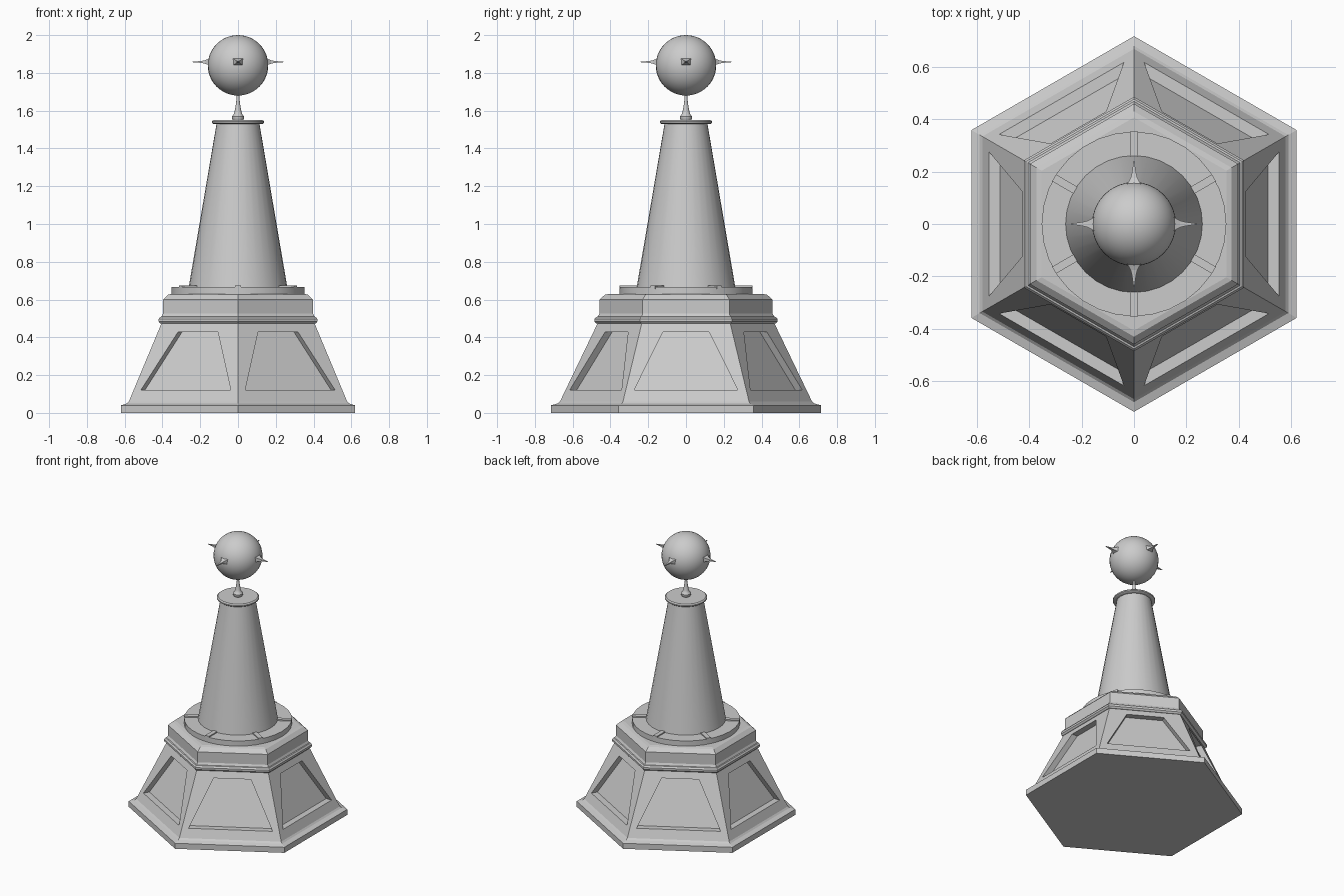
import bpy, bmesh, math
from math import sin, cos, pi, radians
from mathutils import Vector, Matrix

if "Cube" in bpy.data.objects:
    bpy.data.objects.remove(bpy.data.objects["Cube"])

HEX = 1 / cos(pi / 6)


def finish(name, bm, smooth=False):
    bmesh.ops.recalc_face_normals(bm, faces=bm.faces)
    me = bpy.data.meshes.new(name)
    bm.to_mesh(me)
    bm.free()
    ob = bpy.data.objects.new(name, me)
    bpy.context.collection.objects.link(ob)
    if smooth:
        bpy.ops.object.select_all(action='DESELECT')
        ob.select_set(True)
        bpy.context.view_layer.objects.active = ob
        bpy.ops.object.shade_smooth_by_angle(angle=radians(35))
    return ob


def loft(bm, rings):
    rings = [[bm.verts.new(p) for p in r] for r in rings]
    n = len(rings[0])
    for a, b in zip(rings, rings[1:]):
        for i in range(n):
            j = (i + 1) % n
            bm.faces.new((a[i], a[j], b[j], b[i]))
    bm.faces.new(rings[0][::-1])
    bm.faces.new(rings[-1])


def turned(name, profile, sides, smooth=True, scale=1.0):
    bm = bmesh.new()
    loft(bm, [[(r * scale * cos(pi / 2 + 2 * pi * i / sides),
                r * scale * sin(pi / 2 + 2 * pi * i / sides), z)
               for i in range(sides)] for r, z in profile])
    return finish(name, bm, smooth)


# Hexagonal plinth and cornice (profiles give the flat-side distance)
turned("plinth", [(.62, 0), (.62, .04), (.588, .05), (.578, .06)], 6, False, HEX)
turned("cornice", [(.405, .472), (.412, .474), (.42, .483), (.42, .497), (.412, .508),
                   (.405, .51), (.397, .525), (.397, .60), (.372, .625), (.352, .63)],
       6, False, HEX)

# Sloped pedestal body with a recessed trapezoid panel on every side
Z0, Z1, A0, A1 = .06, .475, .578, .405


def apothem(z):
    return A0 + (A1 - A0) * (z - Z0) / (Z1 - Z0)


bm = bmesh.new()
t = math.tan(pi / 6)
outer = [(A0, -A0 * t, Z0), (A0, A0 * t, Z0), (A1, A1 * t, Z1), (A1, -A1 * t, Z1)]
p0, p1 = apothem(.12), apothem(.428)
panel = [(p0, -.275, .12), (p0, .275, .12), (p1, .122, .428), (p1, -.122, .428)]
floor = [(x - .043, y, z) for x, y, z in panel]
for k in range(6):
    rot = Matrix.Rotation(k * pi / 3, 3, 'Z')
    o, p, f = ([bm.verts.new(rot @ Vector(c)) for c in q] for q in (outer, panel, floor))
    for i in range(4):
        j = (i + 1) % 4
        bm.faces.new((o[i], o[j], p[j], p[i]))
        bm.faces.new((p[i], p[j], f[j], f[i]))
    bm.faces.new(f)
bmesh.ops.remove_doubles(bm, verts=bm.verts, dist=1e-5)
finish("pedestal_body", bm)

# Round disc with six radial ribs
turned("disc", [(.352, .62), (.352, .667)], 32)
bm = bmesh.new()
for k in range(6):
    m = (Matrix.Rotation(pi / 6 + k * pi / 3, 4, 'Z') @ Matrix.Translation((.302, 0, .665))
         @ Matrix.Diagonal((.10, .03, .02, 1)))
    bmesh.ops.create_cube(bm, size=1, matrix=m)
finish("disc_ribs", bm)

# Tapered column, cap and finial neck
turned("column", [(.262, .66), (.112, 1.54)], 32)
turned("column_cap", [(.112, 1.528), (.132, 1.53), (.138, 1.535), (.138, 1.543),
                      (.13, 1.55)], 32)
turned("finial_neck", [(.024, 1.545), (.033, 1.56), (.033, 1.57), (.024, 1.578), (.018, 1.595),
                       (.012, 1.63), (.008, 1.66), (.007, 1.69)], 16)

# Ball with four thin spikes
bm = bmesh.new()
bmesh.ops.create_uvsphere(bm, u_segments=32, v_segments=24, radius=.16,
                          matrix=Matrix.Translation((0, 0, 1.84)))
finish("ball", bm, True)
bm = bmesh.new()
spike = [(.145, .032, .022), (.162, .02, .014), (.175, .013, .009), (.195, .008, .005),
         (.24, .0015, .0015)]
for k in range(4):
    rot = Matrix.Rotation(k * pi / 2, 3, 'Z')
    loft(bm, [[rot @ Vector((x, sy * w, 1.858 + sz * h))
               for sy, sz in ((-1, -1), (1, -1), (1, 1), (-1, 1))] for x, w, h in spike])
finish("ball_spikes", bm)
